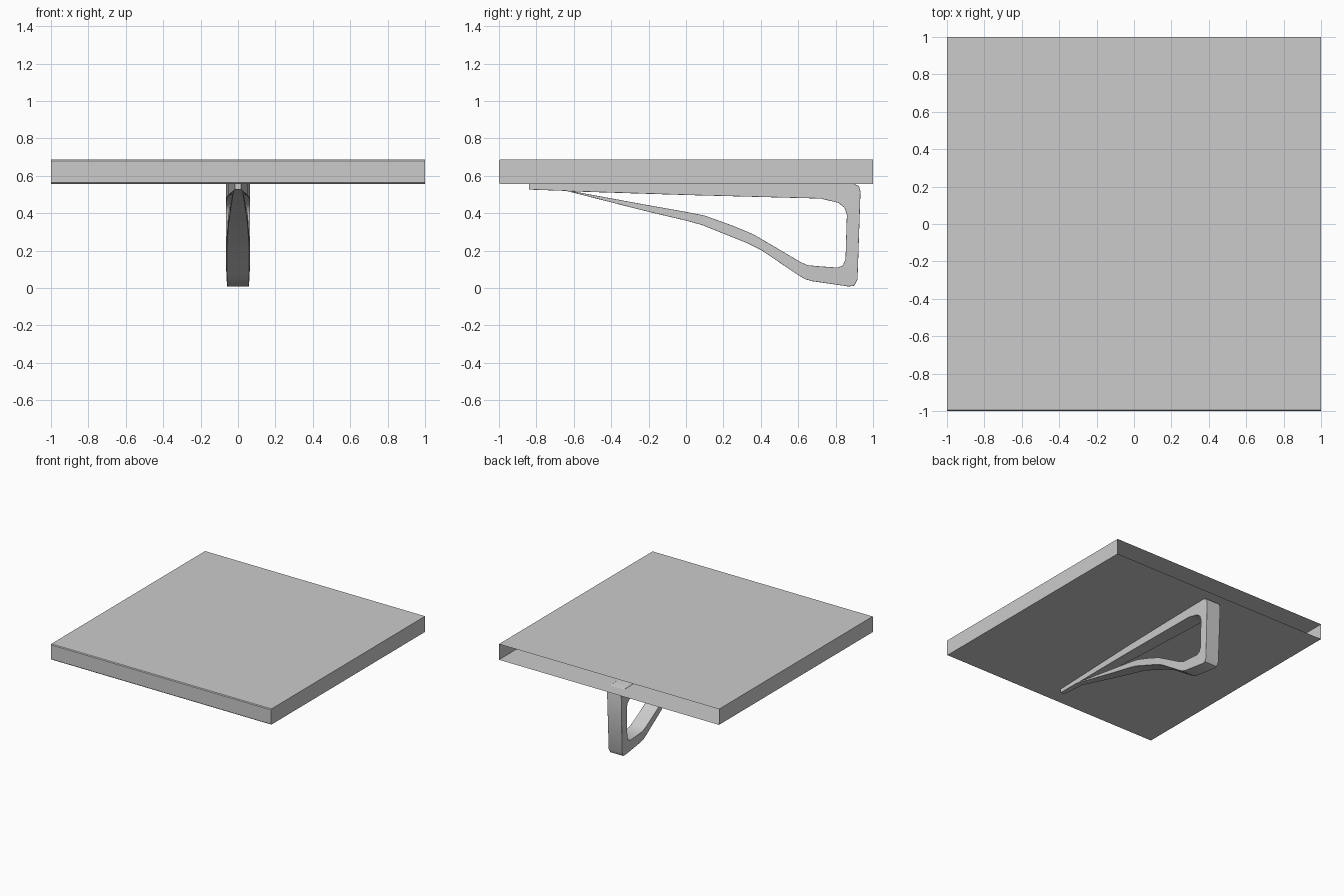
import bpy, bmesh

if "Cube" in bpy.data.objects:
    bpy.data.objects.remove(bpy.data.objects["Cube"])


def add_object(name, bm):
    bmesh.ops.recalc_face_normals(bm, faces=bm.faces[:])
    mesh = bpy.data.meshes.new(name)
    bm.to_mesh(mesh)
    bm.free()
    obj = bpy.data.objects.new(name, mesh)
    bpy.context.collection.objects.link(obj)
    return obj


# Slab shell: constant side profile swept across x, left open at the back
Z0, Z1, C = 0.557, 0.686, 0.006
profile = [(1, Z0), (-1 + C, Z0), (-1, Z0 + C), (-1, Z1 - C), (-1 + C, Z1), (1, Z1)]
bm = bmesh.new()
left = [bm.verts.new((-1, y, z)) for y, z in profile]
right = [bm.verts.new((1, y, z)) for y, z in profile]
bm.faces.new(left)
bm.faces.new(right)
for i in range(len(profile) - 1):
    bm.faces.new((left[i], left[i + 1], right[i + 1], right[i]))
add_object("top_slab", bm)

# Bracket: (outer y, outer z, inner y, inner z) stations around the loop
TOP = 0.559
stations = [
    (-0.64, 0.519, -0.60, 0.516), (-0.22, 0.412, -0.22, 0.446),
    (0.00, 0.360, 0.01, 0.405), (0.085, 0.337, 0.10, 0.387),
    (0.24, 0.275, 0.25, 0.333), (0.33, 0.239, 0.36, 0.287),
    (0.40, 0.204, 0.42, 0.252), (0.60, 0.069, 0.61, 0.140),
    (0.635, 0.048, 0.65, 0.122), (0.67, 0.037, 0.70, 0.117),
    (0.87, 0.008, 0.81, 0.109), (0.90, 0.012, 0.838, 0.120),
    (0.917, 0.045, 0.853, 0.155), (0.933, 0.515, 0.860, 0.390),
    (0.925, 0.545, 0.848, 0.428), (0.89, TOP, 0.815, 0.455),
    (0.72, TOP, 0.72, 0.478), (0.00, TOP, 0.00, 0.497),
]


def half_width(y, z):
    # slender at the front tip, widening toward the back post
    keys = [(-0.84, 0.018), (-0.5, 0.030), (-0.2, 0.043), (0.1, 0.053), (0.4, 0.061), (0.93, 0.065)]
    w = keys[-1][1]
    for (a, wa), (b, wb) in zip(keys, keys[1:]):
        if y <= b:
            w = wa + (wb - wa) * (y - a) / (b - a)
            break
    return w - 0.007 * max(0, 1 - z / 0.1)


bm = bmesh.new()


def pair(y, z):
    w = half_width(y, z)
    return [bm.verts.new((s * w, y, z)) for s in (-1, 1)]


outer = [pair(s[0], s[1]) for s in stations]
inner = [pair(s[2], s[3]) for s in stations]
tip_outline = [pair(-0.60, TOP), pair(-0.84, TOP), pair(-0.84, 0.526)]


def wall(a, b):
    bm.faces.new((a[0], b[0], b[1], a[1]))


# Side faces and inner and outer walls of the loop
for i in range(len(stations) - 1):
    for s in (0, 1):
        bm.faces.new((outer[i][s], outer[i + 1][s], inner[i + 1][s], inner[i][s]))
    wall(outer[i], outer[i + 1])
    wall(inner[i], inner[i + 1])

# Solid front tip where both arms merge
wall(inner[-1], inner[0])
chain = [outer[-1]] + tip_outline + [outer[0]]
for a, b in zip(chain, chain[1:]):
    wall(a, b)
for s in (0, 1):
    bm.faces.new((outer[-1][s], tip_outline[0][s], inner[0][s], inner[-1][s]))
    bm.faces.new([p[s] for p in tip_outline] + [outer[0][s], inner[0][s]])

bracket = add_object("support_bracket", bm)
bevel = bracket.modifiers.new("soft_edges", 'BEVEL')
bevel.width = 0.006
bevel.segments = 2
bevel.limit_method = 'ANGLE'
bevel.angle_limit = 1.0

# Smooth shading along the curved arms, keeping edges crisp
bpy.context.view_layer.objects.active = bracket
bracket.select_set(True)
bpy.ops.object.shade_smooth_by_angle(angle=0.6)
